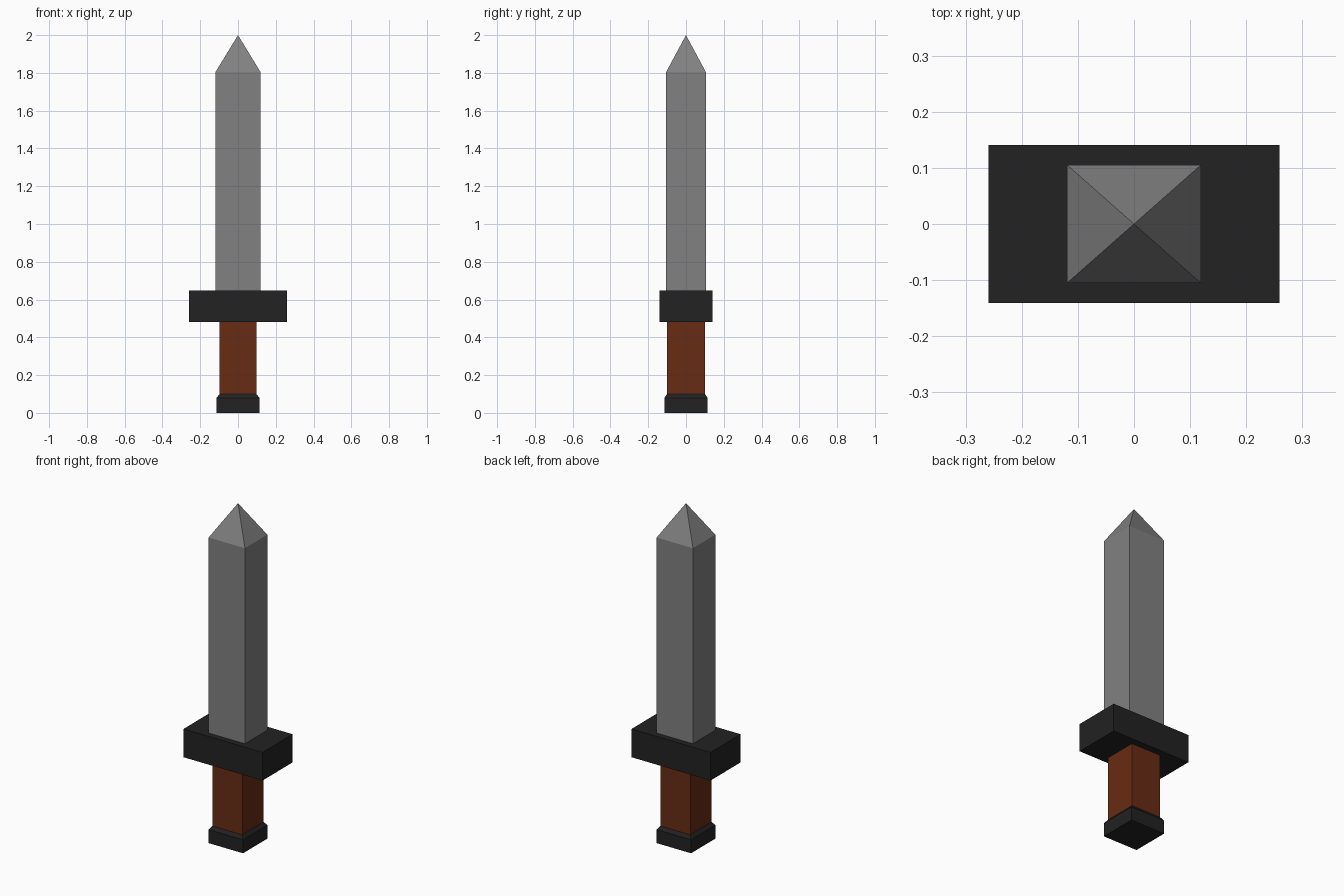
import bpy
import bmesh

if "Cube" in bpy.data.objects:
    bpy.data.objects.remove(bpy.data.objects["Cube"])


def material(name, rgb):
    mat = bpy.data.materials.new(name)
    mat.diffuse_color = (*rgb, 1)
    mat.use_nodes = True
    mat.node_tree.nodes["Principled BSDF"].inputs["Base Color"].default_value = mat.diffuse_color
    return mat


def loft(name, sections, mat, cap_bottom=False, tip=None):
    """Skin rectangular sections (half_x, half_y, z), optionally ending in a point."""
    bm = bmesh.new()
    rings = [[bm.verts.new((sx * hx, sy * hy, z))
              for sx, sy in ((-1, -1), (1, -1), (1, 1), (-1, 1))]
             for hx, hy, z in sections]
    for low, high in zip(rings, rings[1:]):
        for i in range(4):
            j = (i + 1) % 4
            bm.faces.new((low[i], low[j], high[j], high[i]))
    if cap_bottom:
        bm.faces.new(rings[0][::-1])
    if tip is not None:
        apex = bm.verts.new((0, 0, tip))
        for i in range(4):
            bm.faces.new((rings[-1][i], rings[-1][(i + 1) % 4], apex))
    mesh = bpy.data.meshes.new(name)
    bm.to_mesh(mesh)
    bm.free()
    mesh.materials.append(mat)
    obj = bpy.data.objects.new(name, mesh)
    bpy.context.collection.objects.link(obj)
    return obj


steel = material("steel", (0.22, 0.22, 0.22))
black = material("black", (0.016, 0.016, 0.016))
leather = material("leather", (0.14, 0.025, 0.007))

GRIP = (0.098, 0.1)
BLADE = (0.119, 0.105)
GUARD = (0.259, 0.141)
POMMEL = (0.113, 0.114)

# Pommel block with a chamfer up to the grip
loft("pommel", [(*POMMEL, 0), (*POMMEL, 0.08), (*GRIP, 0.1)], black, cap_bottom=True)
# Straight square grip
loft("grip", [(*GRIP, 0.1), (*GRIP, 0.48)], leather)
# Crossguard wrapping from the grip out and back in to the blade
loft("crossguard", [(*GRIP, 0.48), (*GUARD, 0.48), (*GUARD, 0.647), (*BLADE, 0.647)], black)
# Blade with a pyramid point
loft("blade", [(*BLADE, 0.647), (*BLADE, 1.805)], steel, tip=2.0)
